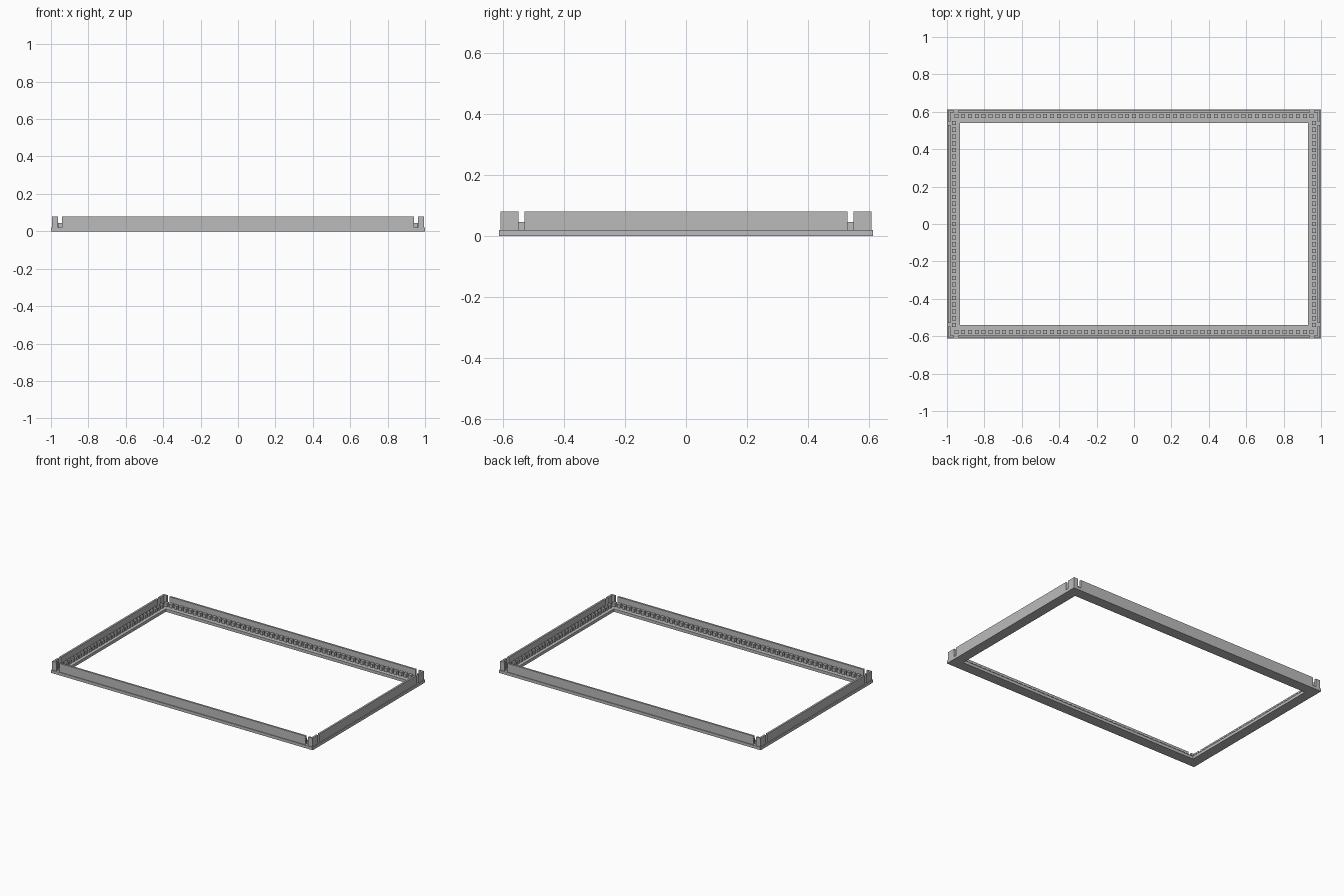
import bpy
import bmesh

cube = bpy.data.objects.get("Cube")
if cube:
    bpy.data.objects.remove(cube, do_unlink=True)

grey = bpy.data.materials.new("plain grey")
grey.use_nodes = True
GREY = (0.5, 0.5, 0.5, 1)
grey.diffuse_color = GREY
grey.node_tree.nodes["Principled BSDF"].inputs["Base Color"].default_value = GREY

HX, HY = 1.0, 0.613            # outer half size of the base
WX, WY = 0.995, 0.608          # outer half size of the wall
THICK, BASE, TOP = 0.013, 0.02, 0.08
SLOT_X, SLOT_Y = (0.94, 0.962), (0.53, 0.549)


def finish(name, bm):
    bmesh.ops.recalc_face_normals(bm, faces=bm.faces)
    mesh = bpy.data.meshes.new(name)
    bm.to_mesh(mesh)
    bm.free()
    mesh.materials.append(grey)
    obj = bpy.data.objects.new(name, mesh)
    bpy.context.collection.objects.link(obj)
    return obj


def prism(bm, points, z0, z1):
    """Extrude a flat outline from z0 up to z1."""
    low = [bm.verts.new((x, y, z0)) for x, y in points]
    high = [bm.verts.new((x, y, z1)) for x, y in points]
    bm.faces.new(low)
    bm.faces.new(high)
    for i in range(len(points)):
        j = (i + 1) % len(points)
        bm.faces.new((low[i], low[j], high[j], high[i]))


def box(bm, x0, x1, y0, y1, z0, z1):
    prism(bm, [(x0, y0), (x1, y0), (x1, y1), (x0, y1)], z0, z1)


# Base frame: a mitred ring with a rectangular section
bm = bmesh.new()
corners = [(-1, -1), (1, -1), (1, 1), (-1, 1)]
section = [(HX, HY, 0), (HX, HY, BASE), (0.93, 0.54, BASE), (0.93, 0.54, 0)]
rings = [[bm.verts.new((sx * x, sy * y, z)) for x, y, z in section] for sx, sy in corners]
for a, b in zip(rings, rings[1:] + rings[:1]):
    for i in range(4):
        j = (i + 1) % 4
        bm.faces.new((a[i], a[j], b[j], b[i]))
finish("base_frame", bm)

# Straight walls between the corner slots
for name, s in (("front_wall", -1), ("back_wall", 1)):
    bm = bmesh.new()
    ys = sorted((s * WY, s * (WY - THICK)))
    box(bm, -SLOT_X[0], SLOT_X[0], *ys, BASE, TOP)
    finish(name, bm)
for name, s in (("right_wall", -1), ("left_wall", 1)):
    bm = bmesh.new()
    xs = sorted((s * WX, s * (WX - THICK)))
    box(bm, *xs, -SLOT_Y[0], SLOT_Y[0], BASE, TOP)
    finish(name, bm)

# L-shaped corner posts
ix, iy = WX - THICK, WY - THICK
outline = [(SLOT_X[1], WY), (WX, WY), (WX, SLOT_Y[1]),
           (ix, SLOT_Y[1]), (ix, iy), (SLOT_X[1], iy)]
bm = bmesh.new()
for sx, sy in corners:
    prism(bm, [(sx * x, sy * y) for x, y in outline], BASE, TOP)
finish("corner_posts", bm)


# Rows of small teeth standing on the base
def positions(end, count):
    return [-end + 2 * end * i / (count - 1) for i in range(count)]


HALF, TOOTH_TOP = 0.011, 0.045
for name, s in (("front_teeth", -1), ("back_teeth", 1)):
    bm = bmesh.new()
    for x in positions(0.95, 53):
        box(bm, x - HALF, x + HALF, s * 0.578 - HALF, s * 0.578 + HALF, BASE, TOOTH_TOP)
    finish(name, bm)
for name, s in (("right_teeth", -1), ("left_teeth", 1)):
    bm = bmesh.new()
    for y in positions(0.54, 31):
        box(bm, s * 0.962 - HALF, s * 0.962 + HALF, y - HALF, y + HALF, BASE, TOOTH_TOP)
    finish(name, bm)
